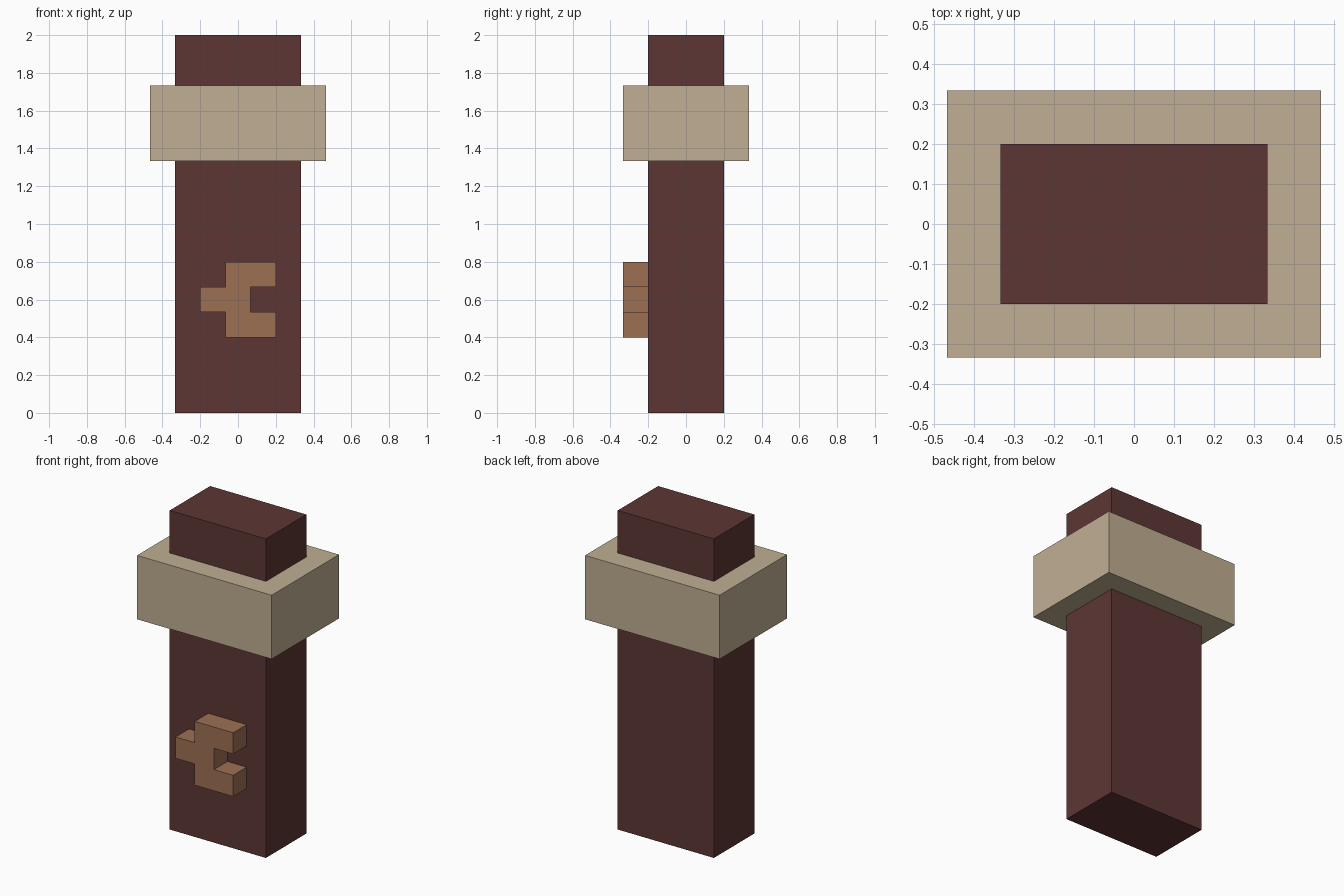
import bpy
import bmesh

cube = bpy.data.objects.get("Cube")
if cube:
    bpy.data.objects.remove(cube, do_unlink=True)

U = 2 / 15  # one block of the modelling grid


def make_material(name, rgb):
    mat = bpy.data.materials.new(name)
    mat.use_nodes = True
    mat.diffuse_color = (*rgb, 1)
    bsdf = next(n for n in mat.node_tree.nodes if n.type == "BSDF_PRINCIPLED")
    bsdf.inputs["Base Color"].default_value = (*rgb, 1)
    return mat


def extrude_part(name, outline, offset, direction, mat):
    """Extrude a closed outline of 3D points (in blocks) into a solid."""
    bm = bmesh.new()
    verts = [bm.verts.new([(p + o) * U for p, o in zip(pt, offset)]) for pt in outline]
    face = bm.faces.new(verts)
    result = bmesh.ops.extrude_face_region(bm, geom=[face], use_keep_orig=True)
    moved = [g for g in result["geom"] if isinstance(g, bmesh.types.BMVert)]
    bmesh.ops.translate(bm, verts=moved, vec=[d * U for d in direction])
    bmesh.ops.recalc_face_normals(bm, faces=bm.faces)
    mesh = bpy.data.meshes.new(name)
    bm.to_mesh(mesh)
    bm.free()
    mesh.materials.append(mat)
    obj = bpy.data.objects.new(name, mesh)
    bpy.context.collection.objects.link(obj)
    return obj


def block(name, width, depth, z0, z1, mat):
    x, y = width / 2, depth / 2
    outline = [(-x, -y, 0), (x, -y, 0), (x, y, 0), (-x, y, 0)]
    return extrude_part(name, outline, (0, 0, z0), (0, 0, z1 - z0), mat)


dark_red = make_material("dark red brown", (0.109, 0.037, 0.034))
beige = make_material("beige", (0.527, 0.429, 0.292))
copper = make_material("copper brown", (0.337, 0.162, 0.087))

# Tall column and the wide collar around it
block("column", 5, 3, 0, 15, dark_red)
block("collar", 7, 5, 10, 13, beige)

# Forked ornament on the front: a stub, an upright and two prongs
fork = [(0, 1), (1, 1), (1, 0), (3, 0), (3, 1), (2, 1),
        (2, 2), (3, 2), (3, 3), (1, 3), (1, 2), (0, 2)]
extrude_part("front_ornament", [(x, 0, z) for x, z in fork],
             (-1.5, -2.5, 3), (0, 1, 0), copper)
